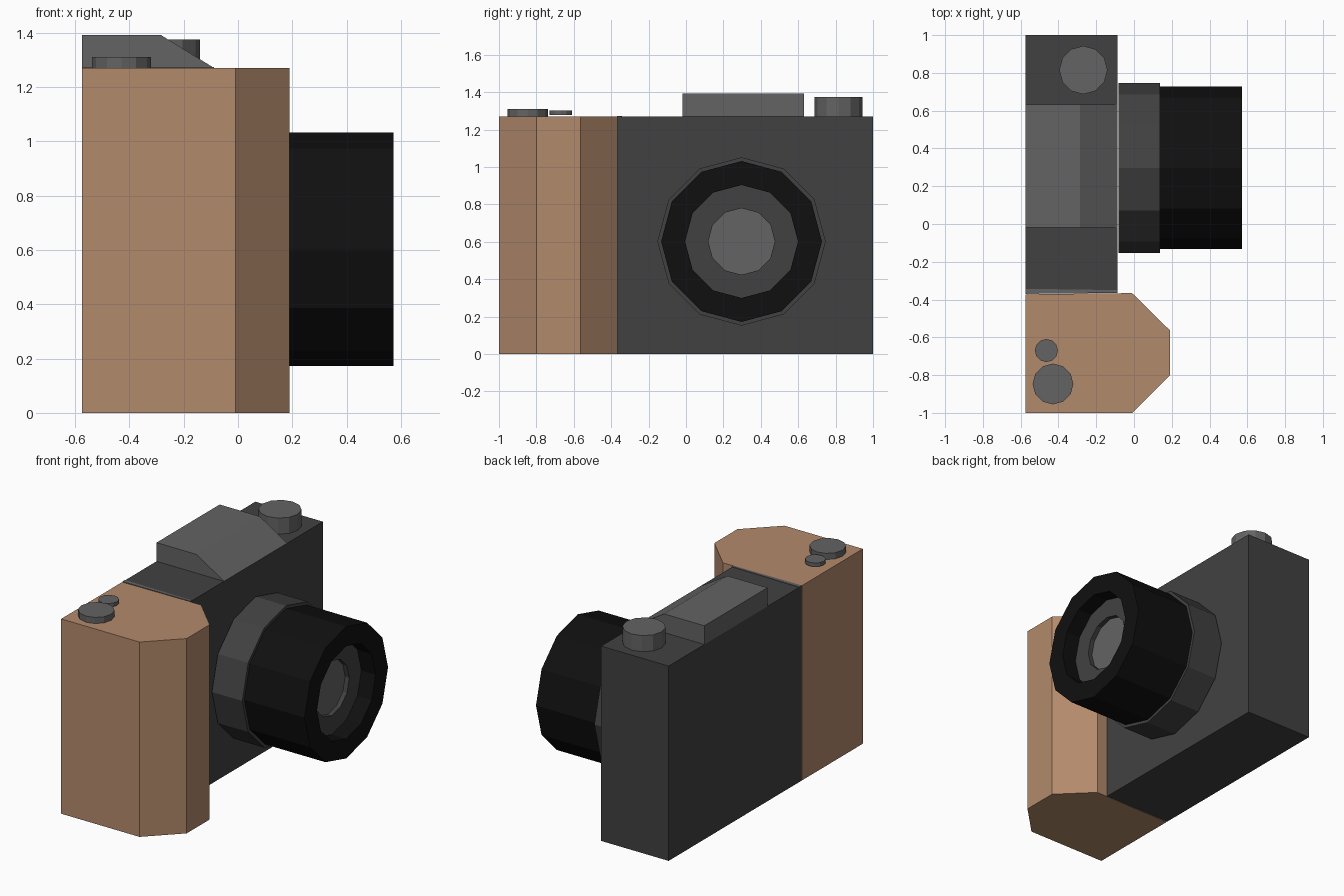
import bpy, bmesh, math
from mathutils import Vector

if "Cube" in bpy.data.objects:
    bpy.data.objects.remove(bpy.data.objects["Cube"])


def mat(name, c):
    m = bpy.data.materials.new(name)
    m.diffuse_color = (*c, 1)
    m.use_nodes = True
    m.node_tree.nodes["Principled BSDF"].inputs["Base Color"].default_value = m.diffuse_color
    return m


TAN = mat("tan_leather", (0.45, 0.255, 0.15))
DARK = mat("dark_grey", (0.053, 0.053, 0.053))
GREY = mat("mid_grey", (0.125, 0.125, 0.125))
BLACK = mat("black", (0.005, 0.005, 0.005))


def finish(name, bm, m):
    bmesh.ops.recalc_face_normals(bm, faces=bm.faces)
    me = bpy.data.meshes.new(name)
    bm.to_mesh(me)
    bm.free()
    me.materials.append(m)
    ob = bpy.data.objects.new(name, me)
    bpy.context.collection.objects.link(ob)
    return ob


def extrude(name, pts, offset, m):
    """Solid from a flat outline pushed along offset."""
    bm = bmesh.new()
    f = bm.faces.new([bm.verts.new(p) for p in pts])
    r = bmesh.ops.extrude_face_region(bm, geom=[f], use_keep_orig=True)
    vs = [g for g in r["geom"] if isinstance(g, bmesh.types.BMVert)]
    bmesh.ops.translate(bm, verts=vs, vec=Vector(offset))
    return finish(name, bm, m)


def lathe(name, profile, centre, axis, m, n=12):
    """Rings of (position along axis, radius); ends are capped unless the profile closes."""
    bm = bmesh.new()
    rings = []
    for h, r in profile:
        ring = []
        for i in range(n):
            a = 2 * math.pi * i / n
            c, s = r * math.cos(a), r * math.sin(a)
            p = (h, c, s) if axis == "x" else (c, s, h)
            ring.append(bm.verts.new(Vector(p) + Vector(centre)))
        rings.append(ring)
    closed = profile[0] == profile[-1]
    if closed:
        for v in rings.pop():
            bm.verts.remove(v)
        rings.append(rings[0])
    for a, b in zip(rings, rings[1:]):
        for i in range(n):
            j = (i + 1) % n
            bm.faces.new((a[i], a[j], b[j], b[i]))
    if not closed:
        bm.faces.new(rings[0])
        bm.faces.new(rings[-1])
    return finish(name, bm, m)


BACK, FRONT, TOP = -0.575, -0.088, 1.27

# Main body and hand grip
extrude("body", [(BACK, -0.366, 0), (FRONT, -0.366, 0), (FRONT, 1, 0), (BACK, 1, 0)],
        (0, 0, TOP), DARK)
extrude("hand_grip", [(BACK, -1, 0), (-0.01, -1, 0), (0.19, -0.8, 0), (0.19, -0.563, 0),
                      (-0.01, -0.366, 0), (BACK, -0.372, 0)], (0, 0, TOP), TAN)
# Thin seam between the grip and the top plate
extrude("top_seam", [(BACK, -0.37, TOP), (FRONT, -0.365, TOP), (FRONT, -0.35, TOP),
                     (BACK, -0.343, TOP)], (0, 0, 0.003), GREY)

# Viewfinder hump with sloping front
extrude("viewfinder_hump", [(BACK, -0.018, TOP), (FRONT, -0.018, TOP), (-0.285, -0.018, 1.392),
                            (BACK, -0.018, 1.392)], (0, 0.65, 0), GREY)

# Top controls
lathe("dial", [(TOP, 0.128), (1.375, 0.128)], (-0.268, 0.815, 0), "z", GREY)
lathe("shutter_button", [(TOP, 0.108), (1.31, 0.108)], (-0.429, -0.847, 0), "z", GREY)
lathe("small_button", [(1.278, 0.061), (1.302, 0.061)], (-0.464, -0.67, 0), "z", GREY)

# Lens: mount ring, hollow barrel, inner ring and glass
axis = (0, 0.297, 0.602)
lathe("lens_mount_ring", [(-0.081, 0.45), (0.138, 0.45)], axis, "x", DARK)
lathe("lens_barrel", [(0.138, 0.43), (0.573, 0.43), (0.573, 0.302), (0.138, 0.302),
                      (0.138, 0.43)], axis, "x", BLACK)
lathe("inner_ring", [(0.138, 0.302), (0.47, 0.302), (0.47, 0.178), (0.138, 0.178),
                     (0.138, 0.302)], axis, "x", DARK)
lathe("lens_glass", [(0.138, 0.178), (0.44, 0.178)], axis, "x", GREY)
